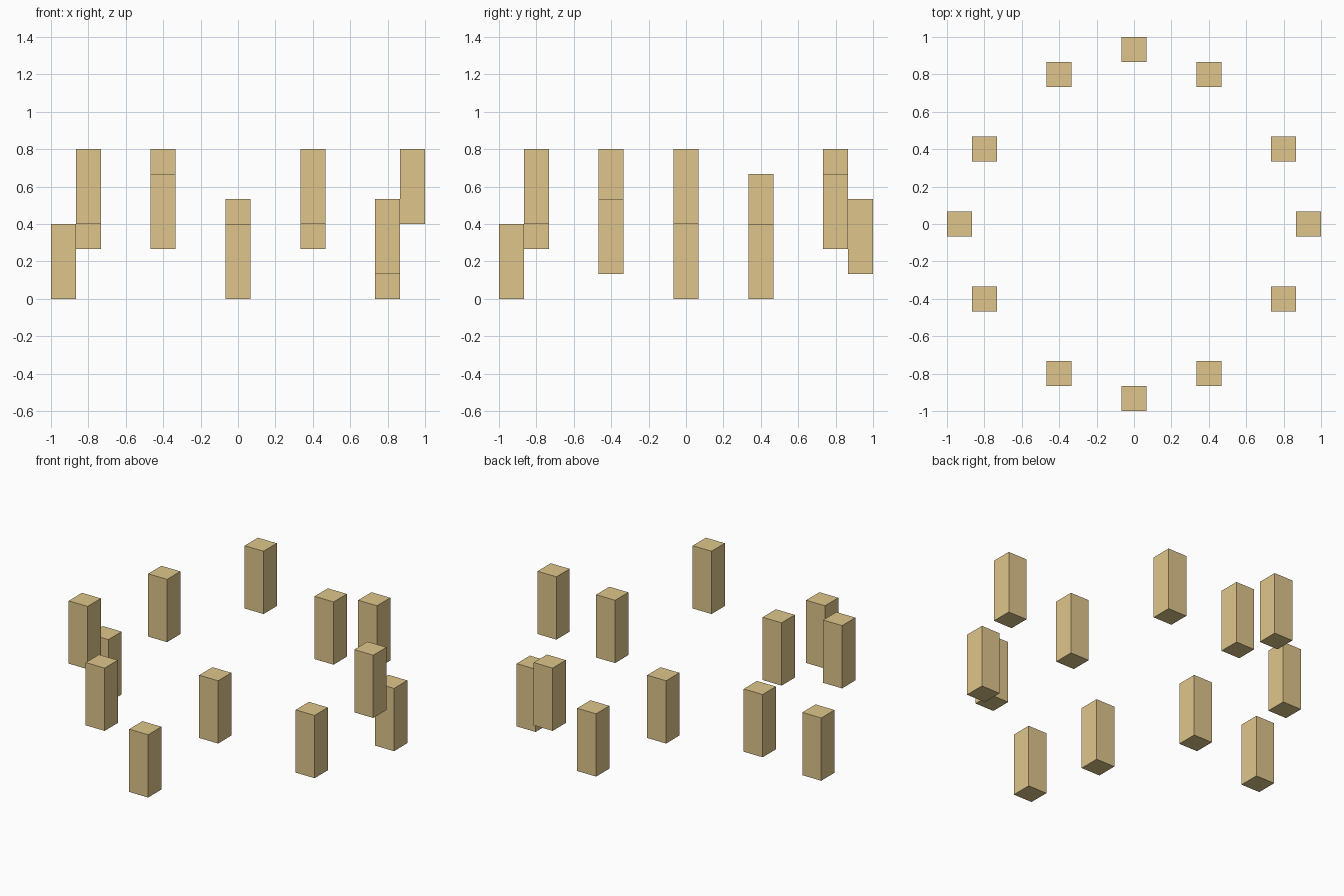
import bpy

if "Cube" in bpy.data.objects:
    bpy.data.objects.remove(bpy.data.objects["Cube"])

U = 2 / 15  # block width; each post is 1 x 1 x 3 blocks

wood = bpy.data.materials.new("tan")
wood.diffuse_color = (0.73, 0.56, 0.26, 1)
wood.use_nodes = True
wood.node_tree.nodes["Principled BSDF"].inputs["Base Color"].default_value = wood.diffuse_color

# Ring of floating posts: (x, y, bottom) in blocks, counter-clockwise from +x
posts = [
    (7, 0, 3), (6, 3, 0), (3, 6, 2),
    (0, 7, 1), (-3, 6, 3), (-6, 3, 2),
    (-7, 0, 0), (-6, -3, 3), (-3, -6, 2),
    (0, -7, 0), (3, -6, 3), (6, -3, 1),
]


def add_post(index, x, y, bottom):
    bpy.ops.mesh.primitive_cube_add(size=1, location=(x * U, y * U, (bottom + 1.5) * U))
    post = bpy.context.object
    post.name = f"post_{index:02d}"
    post.scale = (U, U, 3 * U)
    bpy.ops.object.transform_apply(location=False, rotation=False, scale=True)
    post.data.materials.append(wood)


for i, (x, y, bottom) in enumerate(posts, 1):
    add_post(i, x, y, bottom)
